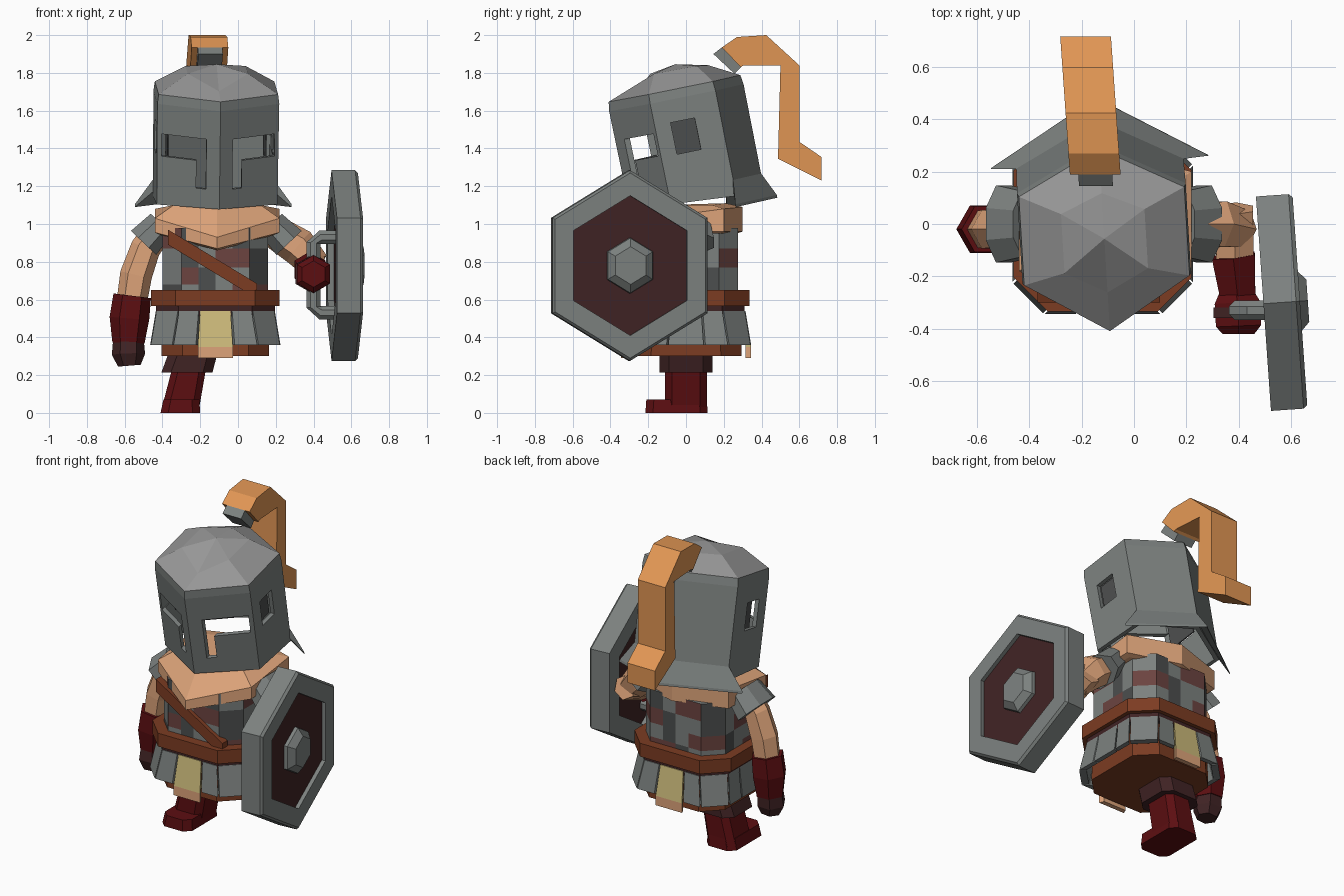
import bpy, bmesh, math
from mathutils import Vector, Matrix

cube = bpy.data.objects.get("Cube")
if cube:
    bpy.data.objects.remove(cube, do_unlink=True)


def material(name, *rgb):
    lin = [((c / 255 + 0.055) / 1.055) ** 2.4 for c in rgb] + [1]
    m = bpy.data.materials.new(name)
    m.use_nodes = True
    m.diffuse_color = lin
    m.node_tree.nodes["Principled BSDF"].inputs["Base Color"].default_value = lin
    return m


steel = material("steel", 124, 129, 127)
light_steel = material("light steel", 150, 150, 150)
dark_steel = material("dark steel", 76, 78, 78)
skin = material("peach", 222, 164, 122)
orange = material("plume orange", 225, 150, 84)
leather = material("leather brown", 124, 60, 34)
red = material("dark red", 92, 14, 17)
umber = material("dark brown", 64, 35, 36)
tan = material("tan cloth", 204, 186, 122)
faded = material("faded red", 108, 68, 64)


# Skin a list of equal-length rings into one flat-shaded mesh
def loft(name, rings, mats, M=None, caps=(True, True), closed=True, rule=None):
    bm = bmesh.new()
    vs = [[bm.verts.new(Vector(p)) for p in r] for r in rings]
    n = len(rings[0])
    for i in range(len(vs) - 1):
        for j in range(n if closed else n - 1):
            k = (j + 1) % n
            f = bm.faces.new((vs[i][j], vs[i][k], vs[i + 1][k], vs[i + 1][j]))
            f.material_index = rule(i, j) if rule else 0
    if caps[0]:
        bm.faces.new(vs[0])
    if caps[1]:
        bm.faces.new(vs[-1])
    bmesh.ops.remove_doubles(bm, verts=bm.verts, dist=1e-4)
    if M:
        bm.transform(M)
    bmesh.ops.recalc_face_normals(bm, faces=bm.faces)
    me = bpy.data.meshes.new(name)
    bm.to_mesh(me)
    bm.free()
    for m in mats if isinstance(mats, (list, tuple)) else [mats]:
        me.materials.append(m)
    ob = bpy.data.objects.new(name, me)
    bpy.context.collection.objects.link(ob)
    return ob


# Rectangle with chamfered corners
def octa(hx, hy, c, z, cx=-0.12, cy=0.0):
    pts = [(-hx + c, -hy), (hx - c, -hy), (hx, -hy + c), (hx, hy - c),
           (hx - c, hy), (-hx + c, hy), (-hx, hy - c), (-hx, -hy + c)]
    return [(cx + x, cy + y, z) for x, y in pts]


# Split ring edges: long sides at the given fractions, corners left whole
def split(ring, fracs):
    out = []
    for i, p in enumerate(ring):
        q = Vector(ring[(i + 1) % len(ring)])
        for t in (fracs if i % 2 == 0 else [0]):
            out.append(Vector(p).lerp(q, t))
    return out


# Faceted tube along a path, with an own radius at each point
def tube(name, path, radii, mat, n=6, wide=1.0):
    P = [Vector(p) for p in path]
    rings = []
    for i, p in enumerate(P):
        d = (P[min(i + 1, len(P) - 1)] - P[max(i - 1, 0)]).normalized()
        ref = Vector((0, 1, 0)) if abs(d.y) < 0.8 else Vector((1, 0, 0))
        u = (ref - d * ref.dot(d)).normalized()
        v = d.cross(u)
        rings.append([p + radii[i] * (u * wide * math.cos(a) + v * math.sin(a))
                      for a in [(k + 0.5) * math.tau / n for k in range(n)]])
    return loft(name, rings, mat)


def box(name, lo, hi, mat, M=None):
    rings = [[(lo[0], lo[1], z), (hi[0], lo[1], z), (hi[0], hi[1], z), (lo[0], hi[1], z)]
             for z in (lo[2], hi[2])]
    return loft(name, rings, mat, M)


# ---- Boot and cuff
loft("boot_shaft", [octa(0.1, 0.11, 0.035, 0, -0.31), octa(0.09, 0.11, 0.035, 0.23, -0.26)], red)
loft("boot_foot", [octa(0.105, 0.165, 0.04, 0, -0.305, -0.05),
                   octa(0.095, 0.16, 0.04, 0.07, -0.3, -0.05)], red)
loft("leg_cuff", [octa(0.135, 0.14, 0.05, 0.215, -0.27), octa(0.13, 0.14, 0.05, 0.31, -0.24)], umber)

# ---- Torso with patchwork mail, belts and leather skirt
quarters = [0, 0.25, 0.5, 0.75]
pattern = [0, 1, 2, 1, 0, 2, 0]
loft("torso_mail", [split(octa(0.28, 0.275, 0.1, z), quarters) for z in (0.6, 0.68, 0.77, 0.87, 0.98)],
     [steel, dark_steel, faded], rule=lambda i, j: pattern[(j * 3 + i * 5) % 7])
loft("belt", [octa(0.34, 0.335, 0.13, z) for z in (0.565, 0.65)], leather)
loft("under_belt", [octa(0.315, 0.31, 0.12, z) for z in (0.51, 0.57)], umber)
loft("leather_skirt", [octa(0.285, 0.295, 0.11, 0.3), octa(0.285, 0.285, 0.11, 0.55)], leather)
strap = [[(x, y, z + h) for y, h in ((-0.3, -0.04), (-0.3, 0.04), (-0.25, 0.04), (-0.25, -0.04))]
         for x, z in ((-0.37, 0.93), (0.1, 0.645))]
loft("chest_strap", strap, leather)

# ---- Skirt plates around the hips, with a cloth at front and back
thirds = [0, 0.28, 0.72]
inner = [split(octa(a, a, 0.12, z), thirds) for a, z in ((0.29, 0.54), (0.315, 0.36))]
outer = [split(octa(a, a, 0.12, z), thirds) for a, z in ((0.315, 0.54), (0.345, 0.36))]
count = len(inner[0])
for j in range(count):
    k = (j + 1) % count
    cloth = j in (1, count // 2 + 1)

    def edge(t):
        pts = [r[j].lerp(r[k], t) for r in (inner[0], outer[0], outer[1], inner[1])]
        if cloth:
            pts[2].z = pts[3].z = 0.35
        return pts
    a, b = edge(0.03), edge(0.97)
    loft("front_cloth" if j == 1 else "back_cloth" if cloth else "skirt_plate",
         [a, b], tan if cloth else steel)
    if cloth:
        low = Vector((0, 0, -0.06))
        loft("cloth_hem", [[p[2], p[3], p[3] + low, p[2] + low] for p in (a, b)], skin)

# ---- Collar scarf, dipping to a point at the front
def collar_ring(s, zs):
    pts = [(0, -0.37), (0.33, -0.18), (0.33, 0.2), (0, 0.3), (-0.33, 0.2), (-0.33, -0.18)]
    z = [zs[0], zs[1], zs[2], zs[3], zs[2], zs[1]]
    return [(-0.11 + x * s, y * s, h) for (x, y), h in zip(pts, z)]


loft("collar", [collar_ring(0.9, (0.86, 0.94, 0.95, 0.95)), collar_ring(1, (0.87, 0.955, 0.96, 0.96)),
                collar_ring(1, (0.93, 1.03, 1.08, 1.09)), collar_ring(0.7, (1.09, 1.1, 1.1, 1.11))], skin)

# ---- Right arm hanging down
tube("right_upper_arm", [(-0.4, -0.02, 1.0), (-0.49, -0.02, 0.87), (-0.54, -0.02, 0.73), (-0.565, -0.02, 0.57)],
     [0.075, 0.08, 0.085, 0.08], skin)
tube("right_bracer", [(-0.56, -0.02, 0.62), (-0.575, -0.02, 0.5), (-0.58, -0.02, 0.37)],
     [0.1, 0.105, 0.085], red)
tube("right_hand", [(-0.58, -0.02, 0.4), (-0.58, -0.03, 0.31), (-0.575, -0.03, 0.25)],
     [0.08, 0.088, 0.06], umber)

# ---- Left arm bent forward to the grip
tube("left_upper_arm", [(0.16, 0, 0.98), (0.32, 0.0, 0.88), (0.41, -0.02, 0.78)], [0.085, 0.1, 0.08], skin)
tube("left_forearm", [(0.39, 0.06, 0.82), (0.385, -0.16, 0.75)], [0.075, 0.085], skin)
tube("left_bracer", [(0.38, -0.12, 0.76), (0.4, -0.3, 0.735)], [0.095, 0.075], red)
tube("left_hand", [(0.39, -0.25, 0.735), (0.395, -0.3, 0.735), (0.4, -0.39, 0.735), (0.4, -0.42, 0.735)],
     [0.07, 0.1, 0.1, 0.07], red)
tube("left_hand_band", [(0.395, -0.32, 0.735), (0.395, -0.36, 0.735)], [0.104, 0.104], umber)

# ---- Shoulder caps
for side, name in ((-1, "right_shoulder"), (1, "left_shoulder")):
    tube(name, [(-0.115 + side * 0.29, 0, 1.0), (-0.115 + side * 0.385, 0, 0.9)],
         [0.085, 0.1], steel, 8, 1.6)

# ---- Shield and grip
S = Matrix.Translation((0.565, -0.3, 0.78)) @ Matrix.Rotation(0.07, 4, "Z")


def hexa(r, x):
    return [(x, 0.94 * r * math.sin(k * math.tau / 6), r * math.cos(k * math.tau / 6)) for k in range(6)]


loft("shield_rim", [hexa(r, x) for r, x in ((0.37, -0.03), (0.37, -0.07), (0.505, -0.07), (0.505, 0.055),
                                             (0.49, 0.07), (0.37, 0.07), (0.37, 0.03))], steel, S, (False, False))
loft("shield_panel", [hexa(0.375, -0.035), hexa(0.375, 0.045)], umber, S)
loft("shield_boss", [hexa(0.15, 0.04), hexa(0.145, 0.065), hexa(0.1, 0.1)], steel, S)
grip = [(0.53, 0.93), (0.44, 0.93), (0.4, 0.9), (0.4, 0.56), (0.44, 0.53), (0.53, 0.53)]
tube("shield_grip", [(x, -0.33, z) for x, z in grip], [0.04] * 6, steel, 8)

# ---- Helmet shell, leaning forward
H = (Matrix.Translation((-0.12, 0.054, 1.149)) @ Matrix.Rotation(0.06, 4, "Z")
     @ Matrix.Rotation(0.2, 4, "X"))
plan = [(0, -0.36), (0.32, -0.16), (0.32, 0.19), (0, 0.36), (-0.32, 0.19), (-0.32, -0.16)]


def plan_ring(s, z):
    return [(x * s, y * s, z) for x, y in plan]


rim = [(x, y, -0.07 * (y + 0.36)) for x, y in plan]
crown = [(0, -0.2, 0.605), (0.16, -0.1, 0.68), (0.16, 0.13, 0.675),
         (0, 0.2, 0.665), (-0.16, 0.13, 0.675), (-0.16, -0.1, 0.68)]
helmet = loft("helmet", [rim, plan_ring(1.01, 0.53), plan_ring(0.99, 0.58), crown, [(0, 0.03, 0.705)] * 6],
              [steel, light_steel], H, (False, False), rule=lambda i, j: int(i > 1))
solid = helmet.modifiers.new("shell", "SOLIDIFY")
solid.thickness = 0.03
solid.offset = -1

# Eye slots, breathing slots and side windows are cut through the shell
cutters = []
for s in (-1, 1):
    for x0, x1, y0, y1, z0, z1 in ((0.07, 0.3, -0.6, -0.08, 0.25, 0.37),
                                   (0.07, 0.12, -0.6, -0.15, 0.1, 0.3),
                                   (0.24, 0.5, -0.075, 0.055, 0.24, 0.41)):
        xs = sorted((s * x0, s * x1))
        cutters.append(box("cutter", (xs[0], y0, z0), (xs[1], y1, z1), steel, H))
    xs = sorted((s * 0.255, s * 0.263))
    box("window_backing", (xs[0], -0.1, 0.21), (xs[1], 0.09, 0.44), dark_steel, H)
for c in cutters:
    c.hide_render = True
    cut = helmet.modifiers.new("cut", "BOOLEAN")
    cut.operation = "DIFFERENCE"
    cut.solver = "EXACT"
    cut.object = c
bpy.context.view_layer.objects.active = helmet
for m in list(helmet.modifiers):
    bpy.ops.object.modifier_apply(modifier=m.name)
for c in cutters:
    bpy.data.objects.remove(c, do_unlink=True)

# Flared neck guard
guard = [[(x, 0.19 * f + 0.36 * (1 - f), 0.05 + e), (x * 1.3, 0.17 * f + 0.42 * (1 - f), -0.08 + e),
          (x * 1.3, 0.17 * f + 0.42 * (1 - f), -0.095 + e), (x * 0.95, 0.18 * f + 0.34 * (1 - f), 0.0 + e)]
         for x, f, e in ((-0.32, 1, 0), (0, 0, 0), (0.32, 1, 0))]
loft("neck_guard", guard, steel, H)

# ---- Plume and its holder
def crest(name, pairs, half, mat):
    rings = []
    for a, b in pairs:
        rings.append([(-0.135 - 0.07 * y + s * half, y, z)
                      for (y, z), s in ((a, -1), (a, 1), (b, 1), (b, -1))])
    loft(name, rings, mat)


crest("plume", [((0.19, 1.935), (0.29, 1.83)), ((0.27, 1.99), (0.305, 1.84)), ((0.425, 2.0), (0.42, 1.84)),
                ((0.6, 1.84), (0.5, 1.84)), ((0.6, 1.435), (0.487, 1.345)),
                ((0.717, 1.355), (0.717, 1.23))], 0.097, orange)
crest("plume_holder", [((0.145, 1.9), (0.257, 1.795)), ((0.19, 1.935), (0.29, 1.83))], 0.065, steel)
